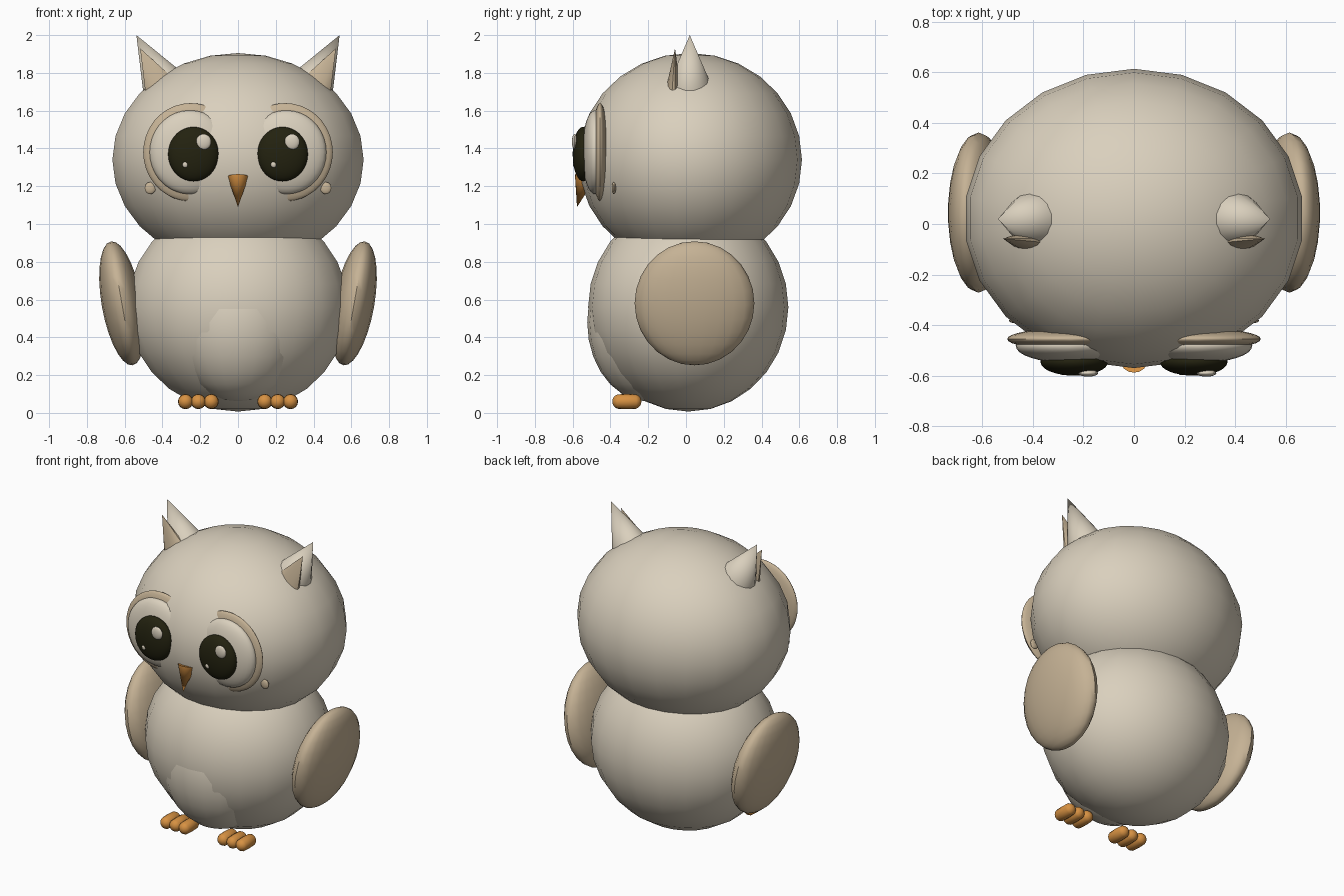
import bpy, math
from mathutils import Vector

if "Cube" in bpy.data.objects:
    bpy.data.objects.remove(bpy.data.objects["Cube"])


def material(name, rgb):
    m = bpy.data.materials.new(name)
    m.diffuse_color = (*rgb, 1)
    m.use_nodes = True
    m.node_tree.nodes["Principled BSDF"].inputs["Base Color"].default_value = m.diffuse_color
    return m


CREAM = material("cream", (0.70, 0.63, 0.51))
BEIGE = material("beige", (0.56, 0.445, 0.30))
DARK = material("dark_olive", (0.017, 0.016, 0.005))
ORANGE = material("orange", (0.68, 0.285, 0.055))


def finish(name, mat, angle=40):
    ob = bpy.context.object
    ob.name = name
    ob.data.materials.append(mat)
    bpy.ops.object.transform_apply(location=False, rotation=False, scale=True)
    bpy.ops.object.shade_smooth_by_angle(angle=math.radians(angle))
    return ob


def ellipsoid(name, mat, centre, radii, rot=(0, 0, 0), seg=22, rings=14):
    bpy.ops.mesh.primitive_uv_sphere_add(segments=seg, ring_count=rings,
                                         location=centre, rotation=rot)
    bpy.context.object.scale = radii
    return finish(name, mat)


def cone(name, mat, base, tip, rx, ry, sides):
    """Cone from the base centre to the tip, flattened by ry."""
    base, tip = Vector(base), Vector(tip)
    axis = tip - base
    bpy.ops.mesh.primitive_cone_add(vertices=sides, radius1=1, depth=1,
                                    location=(base + tip) / 2)
    ob = bpy.context.object
    ob.rotation_euler = (math.atan2(-axis.y, math.hypot(axis.x, axis.z))
                         if axis.z > 0 else
                         math.pi - math.atan2(-axis.y, -axis.z),
                         math.atan2(axis.x, axis.z) if axis.z > 0 else 0, 0)
    ob.rotation_mode = 'XYZ'
    ob.scale = (rx, ry, axis.length)
    return finish(name, mat)


# Head, body and belly
ellipsoid("head", CREAM, (0, 0.022, 1.34), (0.672, 0.592, 0.565))
ellipsoid("body", CREAM, (0, 0.012, 0.56), (0.59, 0.53, 0.553))
ellipsoid("belly_patch", CREAM, (0, -0.2, 0.48), (0.36, 0.323, 0.42))

# Beak pointing down
cone("beak", ORANGE, (0, -0.535, 1.25), (0, -0.577, 1.09), 0.056, 0.055, 16)

for s, side in ((1, "right"), (-1, "left")):
    # Wing tilted outward at the top
    ellipsoid(side + "_wing", BEIGE, (s * 0.615, 0.045, 0.58),
              (0.108, 0.317, 0.333), (0, s * math.radians(10), 0))

    # Layered eye discs
    ellipsoid(side + "_eye_rim", BEIGE, (s * 0.25, -0.455, 1.38),
              (0.252, 0.043, 0.26), seg=32, rings=18)
    ellipsoid(side + "_eye_white", CREAM, (s * 0.255, -0.482, 1.38),
              (0.213, 0.068, 0.222), seg=32, rings=18)
    ellipsoid(side + "_pupil", DARK, (s * 0.236, -0.545, 1.37),
              (0.134, 0.055, 0.144), seg=32, rings=18)

    # Glints fall on the same side of both eyes
    ellipsoid(side + "_large_glint", CREAM, (s * 0.234 + 0.052, -0.59, 1.435),
              (0.04, 0.014, 0.042), seg=16, rings=10)
    ellipsoid(side + "_small_glint", CREAM, (s * 0.234 - 0.045, -0.588, 1.315),
              (0.016, 0.01, 0.017), seg=12, rings=8)

    # Cheek spot
    ellipsoid(side + "_cheek_spot", BEIGE, (s * 0.465, -0.382, 1.19),
              (0.03, 0.011, 0.032), seg=14, rings=8)

    # Ear tuft with a flattened inner part
    cone(side + "_ear", CREAM, (s * 0.403, 0.02, 1.755), (s * 0.538, 0.02, 2.0),
         0.116, 0.106, 14)
    cone(side + "_inner_ear", BEIGE, (s * 0.42, -0.066, 1.74),
         (s * 0.518, -0.058, 1.93), 0.082, 0.034, 14)

    # Three rounded toes
    for i in range(3):
        bpy.ops.mesh.primitive_uv_sphere_add(
            segments=16, ring_count=10, location=(s * (0.142 + 0.068 * i), -0.313, 0.06),
            rotation=(math.pi / 2, 0, 0))
        toe = bpy.context.object
        for v in toe.data.vertices:
            end = 0 if abs(v.co.z) < 1e-4 else math.copysign(0.037, v.co.z)
            v.co *= 0.04
            v.co.z += end
        finish(f"{side}_toe_{i + 1}", ORANGE)
